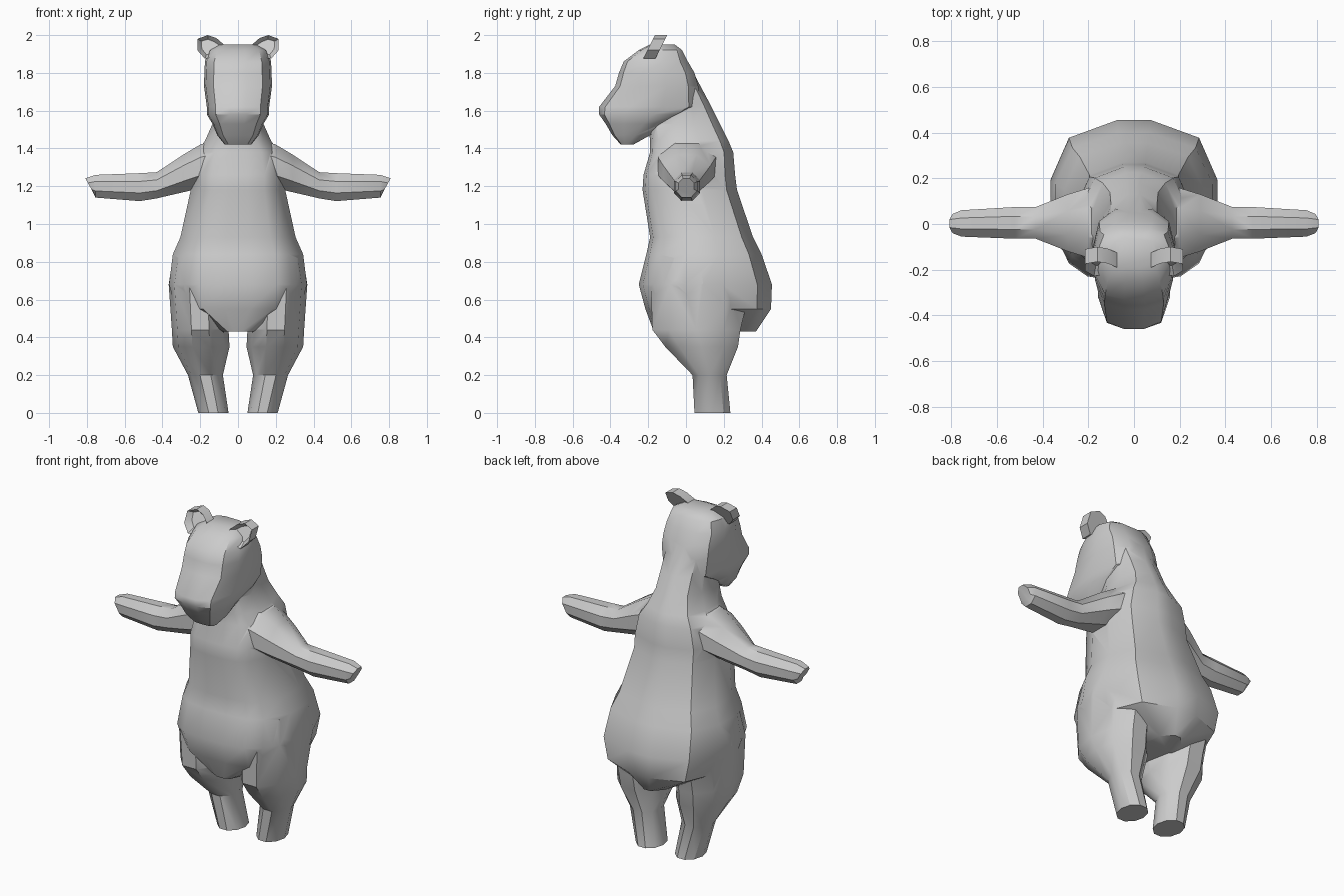
import bpy, bmesh, math
from mathutils import Vector, Matrix

if "Cube" in bpy.data.objects:
    bpy.data.objects.remove(bpy.data.objects["Cube"])


def make_object(name, bm):
    bmesh.ops.recalc_face_normals(bm, faces=bm.faces)
    mesh = bpy.data.meshes.new(name)
    bm.to_mesh(mesh)
    bm.free()
    ob = bpy.data.objects.new(name, mesh)
    bpy.context.collection.objects.link(ob)
    return ob


def loft(name, rings):
    bm = bmesh.new()
    loops = [[bm.verts.new(p) for p in ring] for ring in rings]
    n = len(loops[0])
    for a, b in zip(loops, loops[1:]):
        for i in range(n):
            bm.faces.new((a[i], a[(i + 1) % n], b[(i + 1) % n], b[i]))
    bm.faces.new(loops[0])
    bm.faces.new(loops[-1])
    return make_object(name, bm)


def symmetric_ring(half, z, w, y0, y1):
    """Half outline (0..1 across, 0..1 front to back) mirrored in x."""
    right = [(u * w, y0 + v * (y1 - y0), z) for u, v in half]
    return right + [(-x, y, z) for x, y, z in reversed(right)]


def oval(n, turn=0.0):
    return [(math.cos(turn + i * math.tau / n), math.sin(turn + i * math.tau / n))
            for i in range(n)]


# Torso and neck: z, half width, front y, back y
torso_half = [(.2, 0), (.56, .03), (.78, .11), (1, .35), (1, .63), (.78, .89), (.2, 1)]
torso = [(.43, .10, -.17, .37), (.55, .33, -.215, .45), (.68, .365, -.25, .455),
         (.84, .345, -.21, .40), (.93, .305, -.19, .355), (1.18, .25, -.23, .27),
         (1.26, .25, -.225, .26), (1.38, .22, -.19, .25), (1.44, .175, -.19, .225),
         (1.53, .135, -.20, .18), (1.63, .13, -.20, .13), (1.78, .13, -.20, .05)]
body = loft("bear_body", [symmetric_ring(torso_half, *s) for s in torso])

# Head with broad muzzle
head_half = [(.25, 0), (.72, .06), (.95, .3), (1, .62), (.85, .88), (.45, 1)]
head = [(1.42, .07, -.345, -.28), (1.47, .11, -.39, -.19), (1.53, .135, -.425, -.10),
        (1.58, .165, -.46, 0), (1.62, .165, -.46, .08), (1.73, .18, -.375, .065),
        (1.80, .178, -.355, .045), (1.86, .175, -.33, .01), (1.92, .155, -.25, -.02),
        (1.95, .10, -.19, -.06)]
parts = [loft("head", [symmetric_ring(head_half, *s) for s in head])]

# Legs: z, inner x, outer x, front y, back y
leg = [(0, .05, .21, .04, .24), (.20, .08, .265, .03, .22), (.35, .045, .345, -.12, .285),
       (.44, .05, .35, -.19, .30), (.68, .05, .367, -.20, .36), (.82, .06, .345, -.16, .33)]
# Arms: x, low z, high z, front y, back y
arm = [(.08, 1.19, 1.47, -.17, .19), (.20, 1.18, 1.43, -.16, .17), (.29, 1.16, 1.375, -.13, .14),
       (.43, 1.13, 1.28, -.07, .08), (.52, 1.115, 1.275, -.07, .08), (.755, 1.135, 1.265, -.06, .065)]
for side, s in (("right", 1), ("left", -1)):
    rings = [[(s * ((a + b) / 2 + u * (b - a) / 2), (f + r) / 2 + v * (r - f) / 2, z)
              for u, v in oval(10)] for z, a, b, f, r in leg]
    parts.append(loft(side + "_leg", rings))
    rings = [[(s * x, (f + r) / 2 + u * (r - f) / 2, (lo + hi) / 2 + v * (hi - lo) / 2)
              for u, v in oval(8, math.pi / 8)] for x, lo, hi, f, r in arm]
    # Slanted paw tip
    rings.append([(s * (.785 + .025 * v), .002 + .045 * u, 1.20 + .045 * v)
                  for u, v in oval(8, math.pi / 8)])
    parts.append(loft(side + "_arm", rings))

# Fuse the parts into one skin
bpy.context.view_layer.objects.active = body
for part in parts:
    mod = body.modifiers.new("fuse", 'BOOLEAN')
    mod.operation = 'UNION'
    mod.solver = 'EXACT'
    mod.object = part
    bpy.ops.object.modifier_apply(modifier=mod.name)
    bpy.data.objects.remove(part)

# Ears: flat cups with a hollow front
ear_outline = [(.075, 1.95), (.115, 1.985), (.16, 2.0), (.215, 1.98), (.215, 1.92),
               (.175, 1.875), (.11, 1.89)]
ears = []
for side, s in (("right", 1), ("left", -1)):
    bm = bmesh.new()
    front = bm.faces.new([bm.verts.new((s * x, -.165 - (2.0 - z) * .5, z)) for x, z in ear_outline])
    back = bmesh.ops.extrude_face_region(bm, geom=[front], use_keep_orig=True)["geom"]
    verts = [g for g in back if isinstance(g, bmesh.types.BMVert)]
    bmesh.ops.translate(bm, verts=verts, vec=(0, .065, 0))
    bmesh.ops.recalc_face_normals(bm, faces=bm.faces)
    bmesh.ops.inset_region(bm, faces=[front], thickness=.025)
    bmesh.ops.translate(bm, verts=front.verts, vec=(0, .035, 0))
    ears.append(make_object(side + "_ear", bm))

# Smooth the soft forms, keep creases
for ob in [body] + ears:
    bpy.ops.object.select_all(action='DESELECT')
    ob.select_set(True)
    bpy.context.view_layer.objects.active = ob
    bpy.ops.object.shade_smooth_by_angle(angle=math.radians(35))
